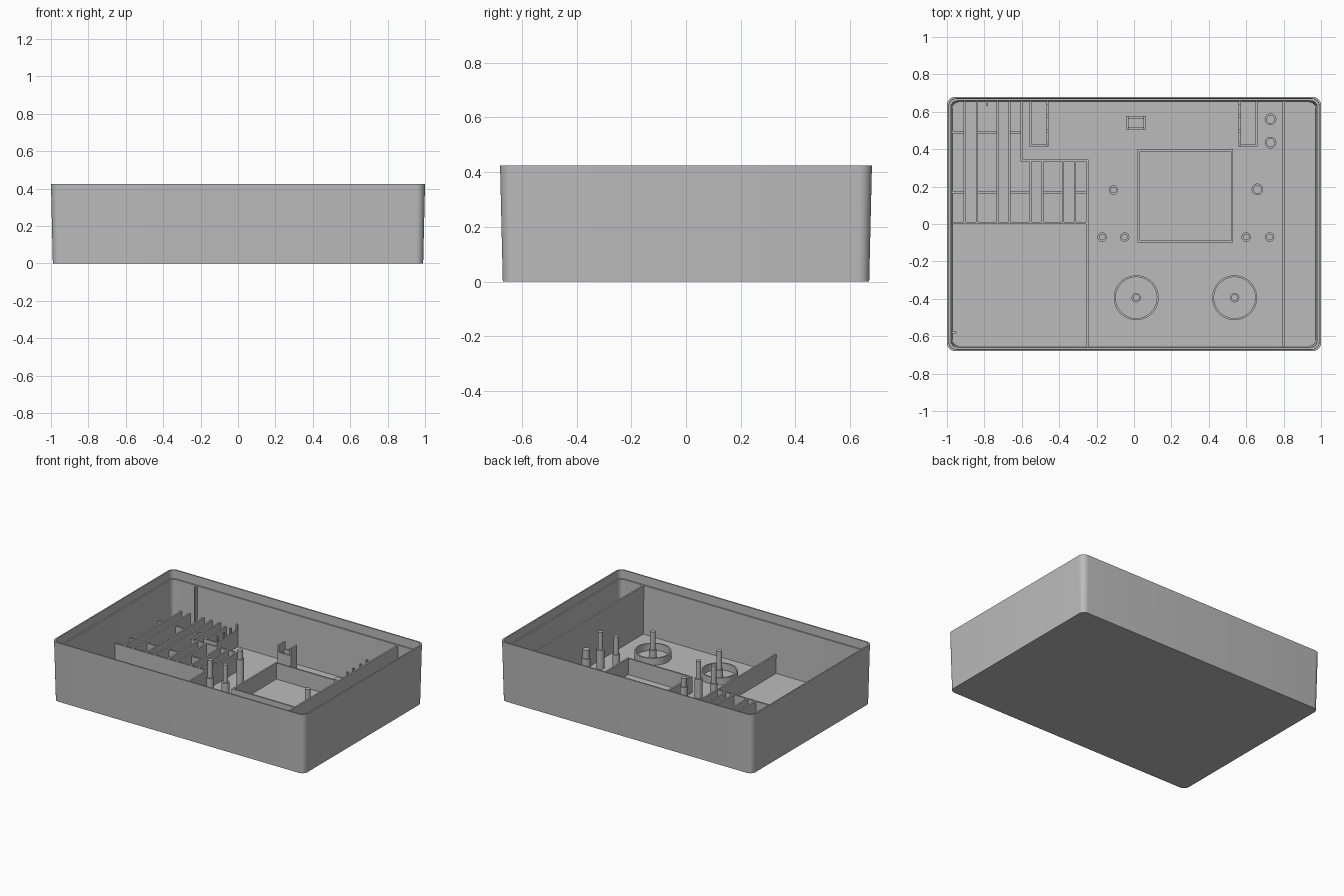
import bpy, bmesh, math

cube = bpy.data.objects.get("Cube")
if cube:
    bpy.data.objects.remove(cube, do_unlink=True)

GREY = (0.5, 0.5, 0.5, 1)
mat = bpy.data.materials.new("plain grey")
mat.use_nodes = True
mat.diffuse_color = GREY
mat.node_tree.nodes["Principled BSDF"].inputs["Base Color"].default_value = GREY

FLOOR = 0.02    # top of the tray floor
SUNK = 0.015    # parts start slightly inside the floor
LEDGE = 0.365   # step below the rim
TOP = 0.425
T = 0.012       # thin wall thickness
WALL = 0.155    # height of the compartment walls


def finish(name, bm, smooth=False):
    bmesh.ops.recalc_face_normals(bm, faces=bm.faces)
    mesh = bpy.data.meshes.new(name)
    bm.to_mesh(mesh)
    bm.free()
    mesh.materials.append(mat)
    obj = bpy.data.objects.new(name, mesh)
    bpy.context.collection.objects.link(obj)
    if smooth:
        bpy.ops.object.select_all(action='DESELECT')
        obj.select_set(True)
        bpy.context.view_layer.objects.active = obj
        bpy.ops.object.shade_smooth_by_angle(angle=math.radians(35))
    return obj


def box(bm, x0, x1, y0, y1, top, bottom=SUNK):
    verts = bmesh.ops.create_cube(bm, size=1)["verts"]
    for v in verts:
        v.co.x = x1 if v.co.x > 0 else x0
        v.co.y = y1 if v.co.y > 0 else y0
        v.co.z = top if v.co.z > 0 else bottom


def wall_y(bm, x, y0, y1, top):
    box(bm, x - T / 2, x + T / 2, y0, y1, top)


def wall_x(bm, y, x0, x1, top):
    box(bm, x0, x1, y - T / 2, y + T / 2, top)


def rounded_loop(bm, hx, hy, r, z, steps=8):
    loop = []
    for i, (sx, sy) in enumerate([(1, 1), (-1, 1), (-1, -1), (1, -1)]):
        for k in range(steps + 1):
            a = math.pi / 2 * (i + k / steps)
            loop.append(bm.verts.new((sx * (hx - r) + r * math.cos(a),
                                      sy * (hy - r) + r * math.sin(a), z)))
    return loop


def bridge(bm, a, b):
    for i in range(len(a)):
        j = (i + 1) % len(a)
        bm.faces.new((a[i], a[j], b[j], b[i]))


def lathe(name, x, y, profile, closed=False, segments=32):
    bm = bmesh.new()
    rings = []
    for r, z in profile:
        rings.append([bm.verts.new((x + r * math.cos(2 * math.pi * k / segments),
                                    y + r * math.sin(2 * math.pi * k / segments), z))
                      for k in range(segments)])
    for a, b in zip(rings, rings[1:]):
        bridge(bm, a, b)
    if closed:
        bridge(bm, rings[-1], rings[0])
    else:
        bm.faces.new(rings[0])
        bm.faces.new(rings[-1])
    return finish(name, bm, smooth=True)


# Tapered tray with a stepped rim
bm = bmesh.new()
section = [(0.99, 0), (1.0, TOP), (0.99, TOP), (0.989, LEDGE), (0.979, LEDGE), (0.971, FLOOR)]
loops = [rounded_loop(bm, h, h - 0.32, 0.045 - (1 - h) * 0.5, z) for h, z in section]
for a, b in zip(loops, loops[1:]):
    bridge(bm, a, b)
bm.faces.new(loops[0])
bm.faces.new(loops[-1])
finish("tray", bm, smooth=True)

# Tall side divider and small guide ribs on the walls
bm = bmesh.new()
wall_y(bm, 0.8, -0.657, 0.657, LEDGE)
finish("side_divider", bm)
bm = bmesh.new()
box(bm, -0.79, -0.78, 0.63, 0.657, LEDGE)
box(bm, -0.977, -0.95, -0.585, -0.575, LEDGE)
finish("guide_ribs", bm)

# Outline walls of the compartments
bm = bmesh.new()
wall_x(bm, 0.005, -0.975, -0.244, WALL)
wall_y(bm, -0.25, -0.655, 0.346, WALL)
wall_x(bm, 0.34, -0.606, -0.244, WALL)
wall_y(bm, -0.6, 0.34, 0.655, WALL)
finish("compartment_walls", bm)

# Fins, paired by short cross walls
bm = bmesh.new()
fins = [-0.905, -0.84, -0.73, -0.665, -0.555, -0.49, -0.38, -0.315]
for x in fins:
    wall_y(bm, x, 0.005, 0.655 if x < -0.6 else 0.34, WALL)
finish("fins", bm)
bm = bmesh.new()
edges = [-0.972] + fins + [-0.25]
for x0, x1 in zip(edges[::2], edges[1::2]):
    wall_x(bm, 0.17, x0, x1, 0.13)
    if x0 < -0.6:
        wall_x(bm, 0.49, x0, min(x1, -0.6), 0.13)
finish("cross_walls", bm)

# Square frame in the middle
bm = bmesh.new()
for x in (0.026, 0.524):
    wall_y(bm, x, -0.1, 0.4, 0.135)
for y in (-0.094, 0.394):
    wall_x(bm, y, 0.02, 0.53, 0.135)
finish("square_frame", bm)

# Notched brackets against the back wall
for name, x0, x1, notched, top in [("right_bracket", -0.555, -0.463, -0.463, 0.18),
                                   ("left_bracket", 0.565, 0.655, 0.565, 0.2)]:
    bm = bmesh.new()
    wall_x(bm, 0.42, x0 - T / 2, x1 + T / 2, top - 0.04)
    for x in (x0, x1):
        wall_y(bm, x, 0.42, 0.655, top - 0.04)
    for y in (0.42, 0.49, 0.57, 0.64):
        wall_y(bm, notched, y, y + 0.015, top)
    finish(name, bm)

# Small holder with tall ends
bm = bmesh.new()
for x in (-0.036, 0.058):
    wall_y(bm, x, 0.505, 0.577, 0.2)
for y in (0.511, 0.571):
    wall_x(bm, y, -0.042, 0.064, 0.15)
finish("small_holder", bm)

# Stepped mounting pins: x, y, radius, step height, tip height
pins = [(-0.17, -0.07, 0.025, 0.155, 0.28), (-0.05, -0.07, 0.025, 0.155, 0.28),
        (0.6, -0.07, 0.025, 0.155, 0.28), (0.725, -0.07, 0.025, 0.155, 0.28),
        (-0.11, 0.182, 0.025, 0.21, 0.27), (0.66, 0.185, 0.031, 0.21, 0.27),
        (0.73, 0.435, 0.031, 0.2, 0.26), (0.73, 0.56, 0.031, 0.2, 0.26)]
for i, (x, y, r, step, tip) in enumerate(pins):
    lathe(f"mounting_pin_{i + 1}", x, y,
          [(r, SUNK), (r, step), (r - 0.008, step), (r - 0.008, tip)])

# Ring seats with a centre pin
for side, x in (("right", 0.012), ("left", 0.538)):
    lathe(f"{side}_ring", x, -0.394,
          [(0.12, SUNK), (0.12, 0.07), (0.11, 0.07), (0.11, SUNK)], closed=True, segments=48)
    lathe(f"{side}_ring_pin", x, -0.394,
          [(0.025, SUNK), (0.025, 0.08), (0.018, 0.08), (0.018, 0.21)])
